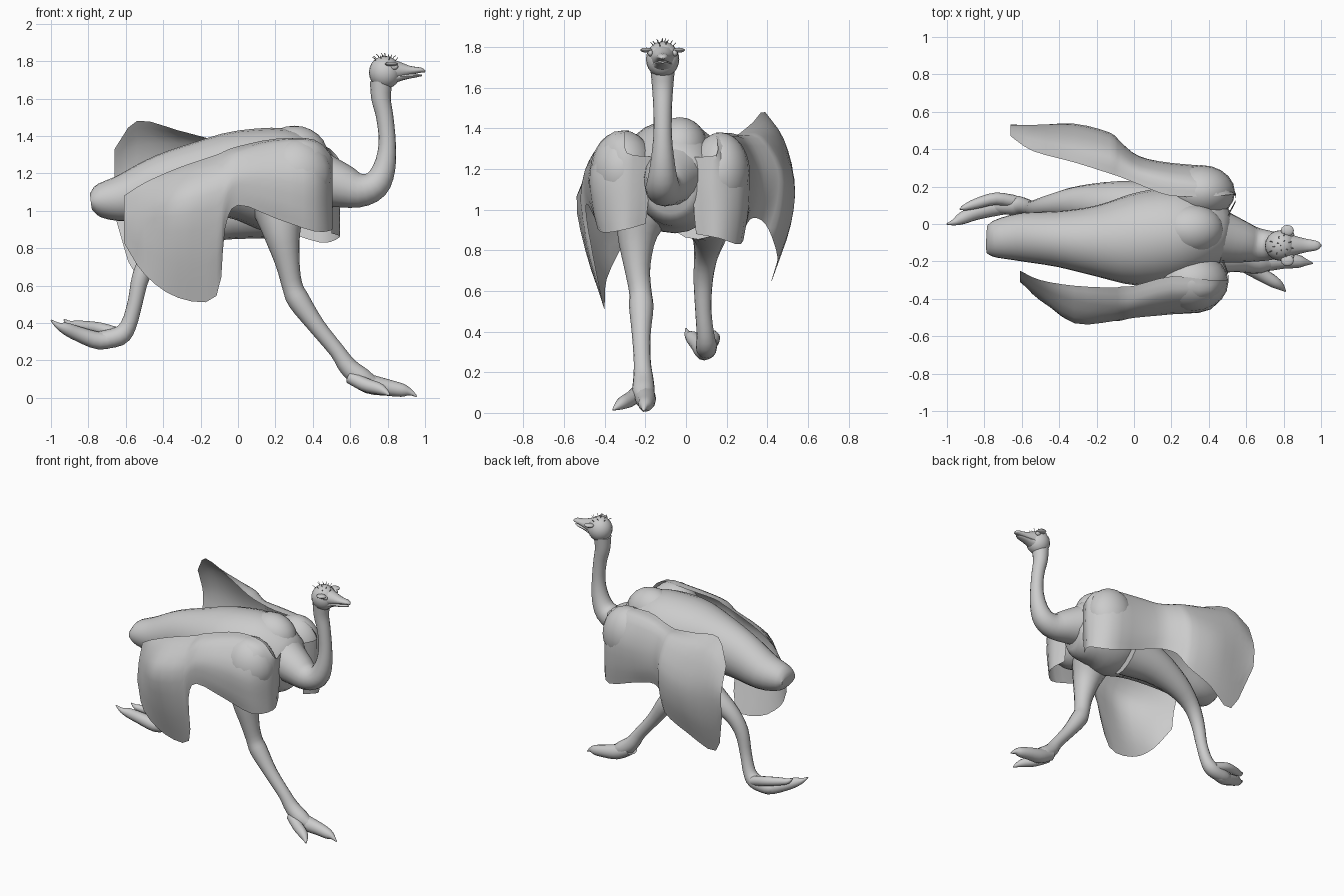
import bpy, bmesh, math, random
from mathutils import Vector, Matrix

grey = bpy.data.materials.new("plumage_grey")
grey.diffuse_color = (0.6, 0.6, 0.6, 1)


def finish(name, bm, angle=50):
    me = bpy.data.meshes.new(name)
    bm.to_mesh(me)
    bm.free()
    ob = bpy.data.objects.new(name, me)
    bpy.context.collection.objects.link(ob)
    me.materials.append(grey)
    bpy.ops.object.select_all(action='DESELECT')
    ob.select_set(True)
    bpy.context.view_layer.objects.active = ob
    bpy.ops.object.shade_smooth_by_angle(angle=math.radians(angle))
    return ob


def spline(pts, n):
    """Catmull-Rom through tuples of any length."""
    p = [Vector(q) for q in pts]
    p = [2 * p[0] - p[1]] + p + [2 * p[-1] - p[-2]]
    out = []
    for i in range(1, len(p) - 2):
        a, b, c, d = p[i - 1:i + 3]
        for k in range(n):
            t = k / n
            out.append(0.5 * (2 * b + (c - a) * t + (2 * a - 5 * b + 4 * c - d) * t * t
                              + (3 * b - a - 3 * c + d) * t ** 3))
    return out + [p[-2]]


def tube(name, pts, sides=16, n=3):
    """Loft along (x, y, z, half width, half depth) stations."""
    st = spline([q if len(q) == 5 else (*q, q[3]) for q in pts], n)
    bm = bmesh.new()
    rings = []
    for i, s in enumerate(st):
        c = Vector(s[:3])
        t = Vector(st[min(i + 1, len(st) - 1)][:3]) - Vector(st[max(i - 1, 0)][:3])
        t.normalize()
        side = Vector((0, 1, 0))
        side = (side - t * side.dot(t)).normalized()
        up = t.cross(side)
        w, d = max(s[3], .002), max(s[4], .002)
        rings.append([bm.verts.new(c + side * math.cos(a) * w + up * math.sin(a) * d)
                      for a in (2 * math.pi * k / sides for k in range(sides))])
    for r, q in zip(rings, rings[1:]):
        for k in range(sides):
            bm.faces.new((r[k], r[(k + 1) % sides], q[(k + 1) % sides], q[k]))
    bm.faces.new(rings[0][::-1])
    bm.faces.new(rings[-1])
    bmesh.ops.recalc_face_normals(bm, faces=bm.faces)
    return finish(name, bm)


def ball(name, c, r, seg=20):
    bm = bmesh.new()
    bmesh.ops.create_uvsphere(bm, u_segments=seg, v_segments=seg // 2 + 2, radius=1,
                              matrix=Matrix.Translation(c) @ Matrix.Diagonal((*r, 1)))
    return finish(name, bm)


def wing(name, rows, flip):
    """Feather sheet: each row is x followed by y, z pairs from shoulder to hem."""
    sections = []
    for x, *yz in rows:
        pts = [(x, yz[i], yz[i + 1]) for i in range(0, len(yz), 2)]
        sections.append([c for v in spline(pts, 3) for c in v])
    bm = bmesh.new()
    grid = []
    for s in spline(sections, 3):
        grid.append([bm.verts.new(s[i:i + 3]) for i in range(0, len(s), 3)])
    for a, b in zip(grid, grid[1:]):
        for k in range(len(a) - 1):
            f = (a[k], a[k + 1], b[k + 1], b[k])
            bm.faces.new(f[::-1] if flip else f)
    return finish(name, bm)


# Torso, tail and feathered back
tube("body", [(-.785, -.08, 1.05, .075, .045), (-.74, -.08, 1.055, .1, .09),
              (-.6, -.07, 1.07, .13, .13), (-.4, -.08, 1.13, .15, .17),
              (-.2, -.09, 1.17, .19, .2), (0, -.085, 1.19, .245, .24),
              (.2, -.06, 1.165, .255, .28), (.35, -.05, 1.13, .22, .25),
              (.45, -.07, 1.09, .17, .18), (.5, -.08, 1.08, .11, .1)], 24)
ball("mantle", (.3, -.03, 1.3), (.18, .14, .155))

# Wings: rounded shoulders with sweeping feather sheets wrapped around them
ball("near_shoulder", (.31, -.31, 1.19), (.195, .16, .2))
ball("far_shoulder", (.36, .17, 1.18), (.18, .145, .2))
wing("near_wing", [
    (.47, -.17, 1.26, -.17, 1.2, -.18, 1.1, -.19, 1.0, -.2, .93),
    (.505, -.29, 1.28, -.3, 1.22, -.31, 1.1, -.31, .98, -.31, .9),
    (.41, -.3, 1.38, -.38, 1.35, -.455, 1.18, -.44, 1.0, -.42, .89),
    (.2, -.28, 1.385, -.38, 1.36, -.475, 1.22, -.475, 1.06, -.45, .96),
    (.0, -.33, 1.345, -.43, 1.31, -.495, 1.2, -.5, 1.11, -.49, 1.03),
    (-.07, -.335, 1.32, -.44, 1.27, -.51, 1.14, -.51, 1.02, -.48, .9),
    (-.115, -.34, 1.3, -.44, 1.24, -.52, 1.1, -.49, .83, -.41, .545),
    (-.32, -.33, 1.23, -.41, 1.19, -.53, 1.05, -.49, .8, -.4, .535),
    (-.5, -.3, 1.15, -.34, 1.1, -.39, 1.0, -.41, .85, -.39, .66),
    (-.61, -.25, 1.08, -.27, 1.02, -.29, .96, -.3, .9, -.31, .83)], False)
wing("far_wing", [
    (.5, .04, 1.26, .035, 1.2, .035, 1.1, .04, .98, .05, .88),
    (.545, .15, 1.27, .15, 1.2, .15, 1.1, .16, .98, .16, .86),
    (.44, .15, 1.36, .21, 1.34, .285, 1.2, .29, 1.0, .27, .83),
    (.2, .15, 1.38, .25, 1.36, .32, 1.2, .32, 1.03, .29, .91),
    (.03, .21, 1.37, .29, 1.35, .35, 1.22, .36, 1.08, .33, .96),
    (-.07, .25, 1.37, .35, 1.35, .43, 1.21, .43, 1.06, .39, .93),
    (-.13, .27, 1.38, .38, 1.36, .48, 1.19, .48, 1.0, .435, .83),
    (-.32, .33, 1.43, .44, 1.36, .53, 1.15, .52, .95, .45, .74),
    (-.54, .39, 1.48, .48, 1.35, .53, 1.15, .5, .9, .42, .65),
    (-.66, .47, 1.33, .5, 1.25, .53, 1.15, .53, 1.05, .52, .98)], True)

# Neck and head
Y = -.115
tube("neck", [(.43, -.06, 1.17, .15), (.55, -.09, 1.135, .12), (.65, -.11, 1.11, .092),
              (.735, Y, 1.14, .077), (.782, Y, 1.23, .06), (.798, Y, 1.36, .046),
              (.785, Y, 1.5, .046), (.765, Y, 1.6, .052), (.765, Y, 1.69, .06)])
ball("head", (.785, Y, 1.74), (.085, .082, .088))
tube("upper_beak", [(.8, Y, 1.75, .075, .07), (.86, Y, 1.75, .052, .048),
                    (.92, Y, 1.75, .036, .025), (.98, Y, 1.752, .024, .013),
                    (1.0, Y, 1.742, .006, .005)], 12)
tube("lower_beak", [(.8, Y, 1.71, .065, .04), (.88, Y, 1.718, .038, .02),
                    (.95, Y, 1.723, .026, .01), (.985, Y, 1.724, .008, .004)], 12)
for side, label in ((-1, "near"), (1, "far")):
    ball(label + "_eye", (.835, Y + side * .06, 1.77), (.022, .014, .016), 12)
    ball(label + "_brow", (.82, Y + side * .08, 1.785), (.035, .03, .012), 12)

# Sparse crest hairs
random.seed(4)
for i in range(14):
    a, r = i * 2.4, .016 * math.sqrt(i)
    dx, dy = r * math.cos(a), r * math.sin(a)
    z = 1.74 + .086 * math.sqrt(max(0, 1 - (dx / .085) ** 2 - (dy / .08) ** 2))
    tube("crest_hair", [(.785 + dx, Y + dy, z, .0025),
                        (.785 + dx * 1.15, Y + dy * 1.15, z + .01, .0018),
                        (.785 + dx * 1.3 + random.uniform(-.006, .006), Y + dy * 1.3, z + .017, .001)], 4, 1)

# Planted leg with two toes
tube("front_leg", [(.22, -.2, 1.02, .15), (.235, -.24, .88, .1), (.265, -.24, .72, .065),
                   (.29, -.225, .6, .055), (.325, -.22, .52, .06), (.42, -.22, .385, .046),
                   (.53, -.215, .25, .042), (.59, -.21, .165, .05), (.67, -.21, .1, .055),
                   (.74, -.21, .075, .03)])
tube("front_big_toe", [(.6, -.2, .12, .04), (.7, -.2, .075, .052), (.8, -.195, .055, .044),
                       (.88, -.2, .04, .035), (.92, -.205, .03, .018), (.955, -.21, .008, .004)], 12)
tube("front_small_toe", [(.6, -.23, .11, .035), (.68, -.27, .07, .037), (.75, -.31, .05, .032),
                         (.785, -.335, .033, .02), (.81, -.36, .015, .004)], 12)

# Raised trailing leg
tube("rear_leg", [(.12, .06, 1.02, .17), (-.1, .1, .97, .13), (-.3, .115, .88, .088),
                  (-.44, .1, .78, .06), (-.515, .085, .66, .048), (-.55, .085, .51, .04),
                  (-.585, .095, .39, .043), (-.635, .1, .33, .052), (-.74, .1, .31, .045),
                  (-.8, .09, .32, .025)])
tube("rear_big_toe", [(-.64, .1, .32, .04), (-.74, .09, .305, .047), (-.85, .06, .34, .04),
                      (-.92, .03, .37, .033), (-.96, .01, .385, .018), (-1.0, 0, .415, .004)], 12)
tube("rear_small_toe", [(-.64, .12, .34, .035), (-.74, .135, .37, .033), (-.84, .11, .385, .028),
                        (-.9, .09, .395, .018), (-.93, .08, .42, .004)], 12)
